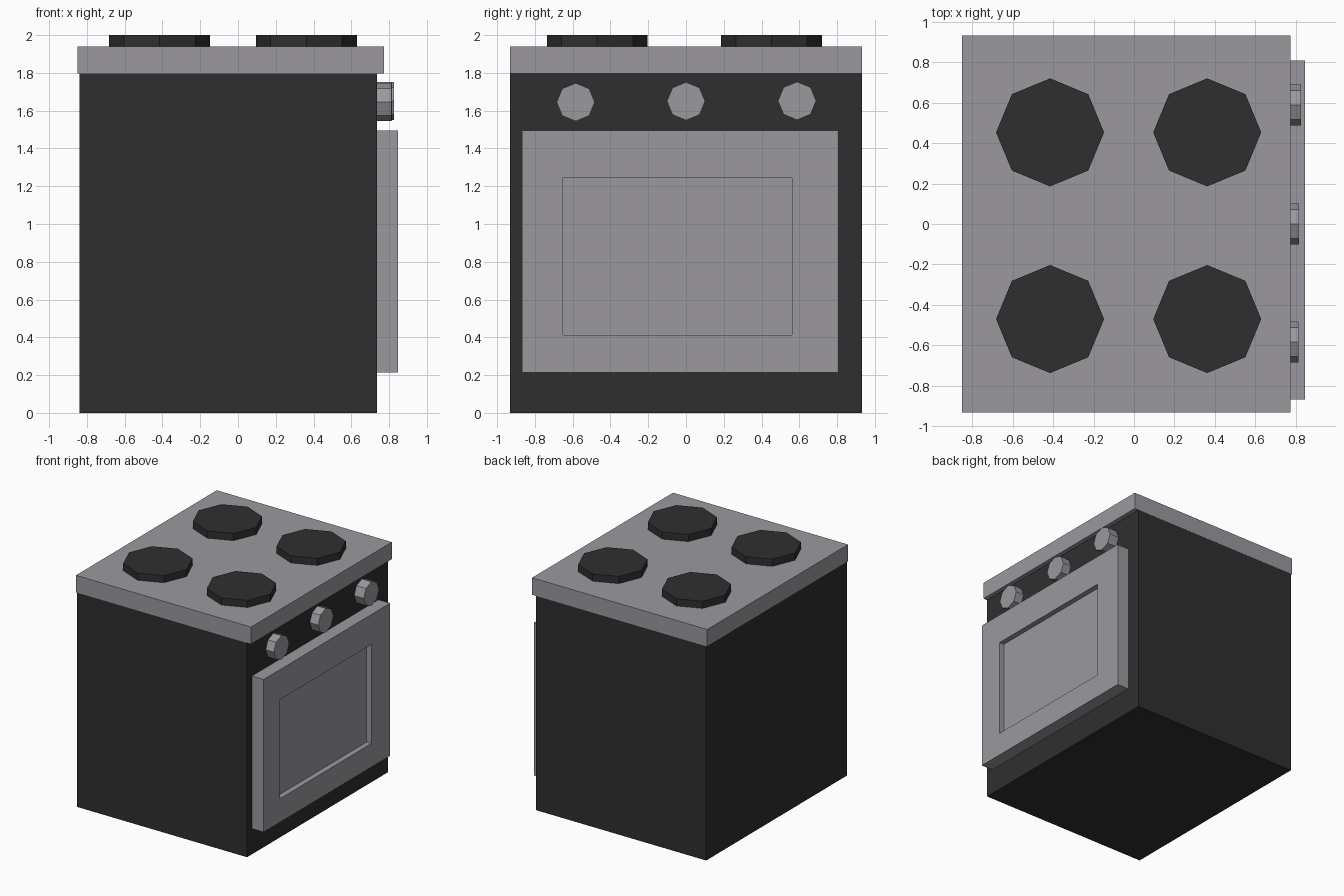
import bpy, bmesh, math
from mathutils import Matrix, Vector

if "Cube" in bpy.data.objects:
    bpy.data.objects.remove(bpy.data.objects["Cube"])


def material(name, rgb):
    m = bpy.data.materials.new(name)
    m.diffuse_color = (*rgb, 1)
    m.use_nodes = True
    m.node_tree.nodes["Principled BSDF"].inputs["Base Color"].default_value = m.diffuse_color
    return m


black = material("charcoal black", (0.028, 0.028, 0.028))
steel = material("steel grey", (0.325, 0.318, 0.345))


def finish(name, bm, mat):
    bmesh.ops.recalc_face_normals(bm, faces=bm.faces)
    me = bpy.data.meshes.new(name)
    bm.to_mesh(me)
    bm.free()
    me.materials.append(mat)
    ob = bpy.data.objects.new(name, me)
    bpy.context.collection.objects.link(ob)
    return ob


def box_mesh(lo, hi):
    lo, hi = Vector(lo), Vector(hi)
    bm = bmesh.new()
    bmesh.ops.create_cube(bm, size=1, matrix=Matrix.Translation((lo + hi) / 2) @ Matrix.Diagonal((*(hi - lo), 1)))
    return bm


def octagon(name, centre, radius, depth, mat, along_x=False):
    # eight-sided disc, with corners on the axes
    rot = Matrix.Rotation(math.pi / 2, 4, 'Y') if along_x else Matrix()
    bm = bmesh.new()
    bmesh.ops.create_cone(bm, cap_ends=True, segments=8, radius1=radius, radius2=radius,
                          depth=depth, matrix=Matrix.Translation(centre) @ rot)
    return finish(name, bm, mat)


# Oven body and hob slab
finish("body", box_mesh((-0.84, -0.932, 0), (0.737, 0.932, 1.80)), black)
finish("hob_top", box_mesh((-0.85, -0.933, 1.797), (0.774, 0.933, 1.94)), steel)

# Four burners
for i, x in enumerate((-0.415, 0.362)):
    for j, y in enumerate((-0.47, 0.453)):
        octagon(f"burner_{i}{j}", (x, y, 1.965), 0.267, 0.07, black)

# Door with a recessed panel
front = 0.846
bm = box_mesh((0.73, -0.868, 0.215), (front, 0.808, 1.495))
bm.faces.ensure_lookup_table()
panel = max(bm.faces, key=lambda f: f.calc_center_median().x)
for x in (front, front - 0.045):
    bmesh.ops.inset_individual(bm, faces=[panel], thickness=0.02)
    mid = panel.calc_center_median()
    for v in panel.verts:
        v.co = (x, 0.56 if v.co.y > mid.y else -0.65, 1.243 if v.co.z > mid.z else 0.413)
finish("oven_door", bm, steel)

# Three control knobs
for i, (y, z, end) in enumerate(((-0.584, 1.645, 0.813), (0.0, 1.65, 0.815), (0.588, 1.652, 0.826))):
    octagon(f"knob_{i}", ((0.72 + end) / 2, y, z), 0.101, end - 0.72, steel, True)
